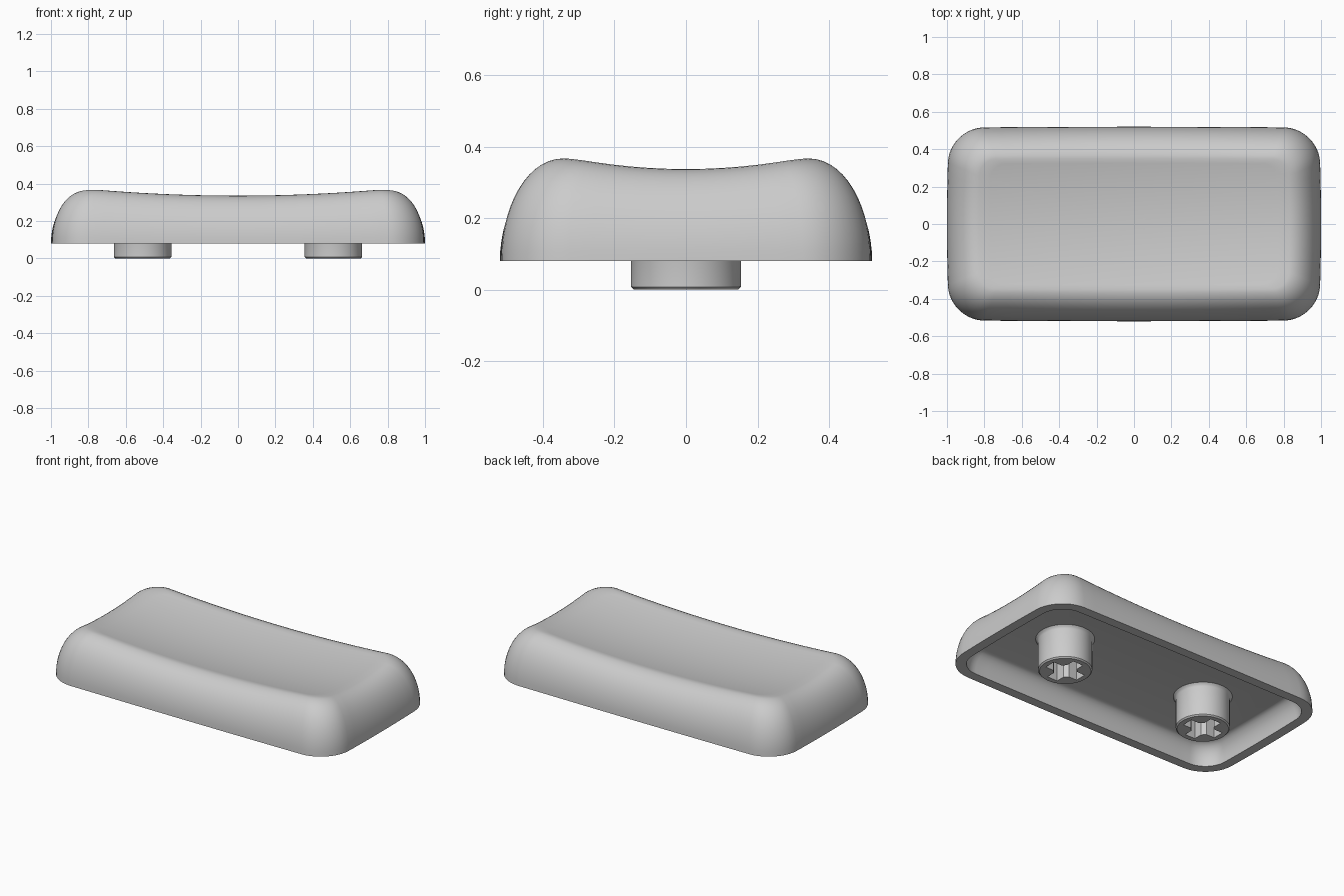
import bpy, bmesh
from math import sin, cos, pi

if "Cube" in bpy.data.objects:
    bpy.data.objects.remove(bpy.data.objects["Cube"])

grey = bpy.data.materials.new("light grey plastic")
grey.use_nodes = True
colour = (0.6, 0.6, 0.6, 1)
grey.diffuse_color = colour
grey.node_tree.nodes["Principled BSDF"].inputs["Base Color"].default_value = colour

HALF_X, HALF_Y, RIM_Z = 1.0, 0.52, 0.08
EDGE = 0.17          # how far the rounded sides lean in
CEILING = 0.21


def dish(x, y):
    """Height of the hollowed top."""
    return 0.298 + 0.038 * (x / 0.82) ** 2 + 0.038 * (y / 0.355) ** 2


def outline(inset, radius, arc=10, long=20, short=10):
    """Rounded rectangle with slightly bowed sides."""
    cx, cy = HALF_X - inset - radius, HALF_Y - inset - radius
    pts = []
    for i, (sx, sy) in enumerate([(1, 1), (-1, 1), (-1, -1), (1, -1)]):
        for k in range(arc + 1):
            a = (i + k / arc) * pi / 2
            pts.append((sx * cx + radius * cos(a), sy * cy + radius * sin(a)))
        n = short if i % 2 else long
        x0, y0 = pts[-1]
        x1, y1 = (-x0, y0) if n == long else (x0, -y0)
        pts += [(x0 + (x1 - x0) * k / n, y0 + (y1 - y0) * k / n) for k in range(1, n)]
    return [(x * (1 - 0.012 * (y / HALF_Y) ** 2), y * (1 - 0.01 * x * x)) for x, y in pts]


def add_loop(bm, pts):
    return [bm.verts.new(p) for p in pts]


def bridge(bm, a, b):
    n = len(a)
    for i in range(n):
        j = (i + 1) % n
        bm.faces.new((a[i], a[j], b[j], b[i]))


def skin(bm, loops):
    for a, b in zip(loops, loops[1:]):
        bridge(bm, a, b)


def finish(bm, name):
    bmesh.ops.recalc_face_normals(bm, faces=bm.faces)
    mesh = bpy.data.meshes.new(name)
    bm.to_mesh(mesh)
    bm.free()
    mesh.materials.append(grey)
    obj = bpy.data.objects.new(name, mesh)
    bpy.context.collection.objects.link(obj)
    bpy.ops.object.select_all(action='DESELECT')
    obj.select_set(True)
    bpy.context.view_layer.objects.active = obj
    bpy.ops.object.shade_smooth_by_angle(angle=pi / 5)
    return obj


# Cap shell: inner ceiling, inner wall, rim, outer wall, dished top
bm = bmesh.new()
loops = []
steps = 8
for k in range(steps, -1, -1):
    a = k / steps * pi / 2
    lean = 1 - cos(a)
    ring = outline(0.06 + 0.07 * lean, 0.14 - 0.04 * lean)
    z = RIM_Z + (CEILING - RIM_Z) * sin(a)
    loops.append(add_loop(bm, [(x, y, z) for x, y in ring]))
bm.faces.new(loops[0])
ridge = outline(EDGE, 0.09)
steps = 14
for k in range(steps + 1):
    a = k / steps * pi / 2
    lean = 1 - cos(a)
    ring = outline(EDGE * lean, 0.19 - 0.1 * lean)
    loops.append(add_loop(bm, [
        (x, y, RIM_Z + (dish(*r) - RIM_Z) * sin(a)) for (x, y), r in zip(ring, ridge)]))
steps = 14
for k in range(1, steps):
    s = 1 - k / steps
    loops.append(add_loop(bm, [(x * s, y * s, dish(x * s, y * s)) for x, y in ridge]))
skin(bm, loops)
centre = bm.verts.new((0, 0, dish(0, 0)))
last = loops[-1]
for i in range(len(last)):
    bm.faces.new((last[i], last[(i + 1) % len(last)], centre))
finish(bm, "cap_shell")


# Mounting stems with a cross-shaped socket
def stem(name, cx):
    bm = bmesh.new()
    n = 48
    profile = [(0.146, 0), (0.154, 0.008), (0.154, CEILING - 0.02),
               (0.159, CEILING - 0.008), (0.17, CEILING + 0.002)]
    skin(bm, [add_loop(bm, [(cx + r * cos(2 * pi * i / n), r * sin(2 * pi * i / n), z)
                            for i in range(n)]) for r, z in profile])
    arm, half, flare = 0.114, 0.036, 0.058
    quarter = [(arm, -half), (arm, half), (flare, half), (half, flare)]
    cross = []
    for _ in range(4):
        cross += quarter
        quarter = [(-y, x) for x, y in quarter]
    low = add_loop(bm, [(cx + x, y, 0) for x, y in cross])
    high = add_loop(bm, [(cx + x, y, CEILING - 0.01) for x, y in cross])
    bridge(bm, low, high)
    bm.faces.new(high)
    # Flat tip between the outer circle and the socket
    tip = [e for e in bm.edges if all(v.co.z < 0.001 for v in e.verts)]
    bmesh.ops.triangle_fill(bm, edges=tip, use_beauty=True)
    return finish(bm, name)


stem("left_stem", 0.51)
stem("right_stem", -0.51)
